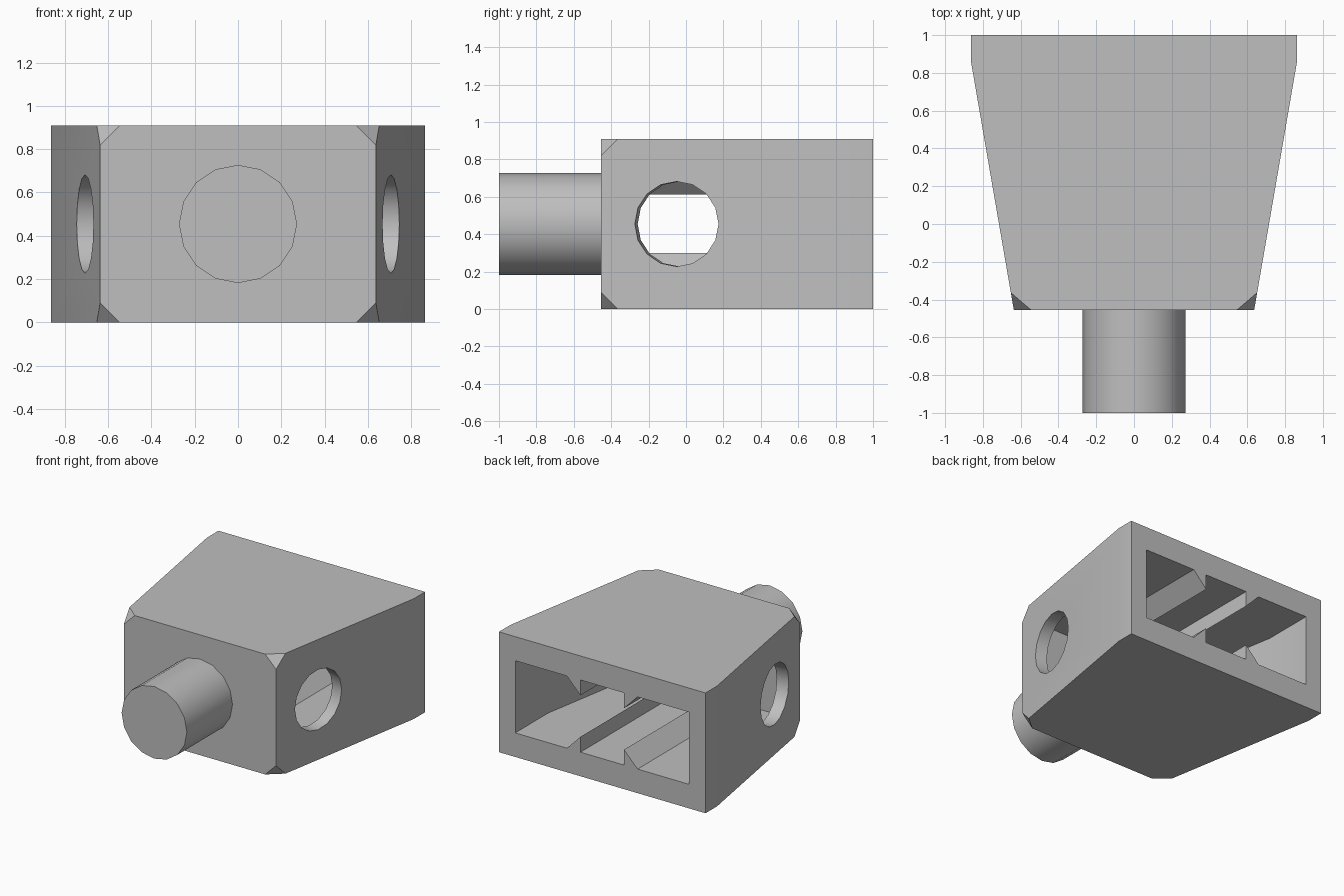
import bpy, bmesh, math
from mathutils import Vector, Matrix

cube = bpy.data.objects.get("Cube")
if cube:
    bpy.data.objects.remove(cube, do_unlink=True)

U = 1 / 11                      # design unit: the model is 22 units long
HEIGHT = 10 * U
FRONT, BACK, KINK = -5 * U, 1.0, 9.5 * U
FRONT_X, BACK_X = 7 * U, 9.5 * U
SLOPE = (BACK_X - FRONT_X) / (KINK - FRONT)
SIDE_NORMAL = Vector((1, -SLOPE, 0)).normalized()

grey = bpy.data.materials.new("plain_grey")
grey.use_nodes = True
colour = (0.52, 0.52, 0.52, 1)
grey.diffuse_color = colour
grey.node_tree.nodes["Principled BSDF"].inputs["Base Color"].default_value = colour


def prism(points, offset):
    """Closed prism made by extruding a polygon along an offset."""
    bm = bmesh.new()
    face = bm.faces.new([bm.verts.new(p) for p in points])
    top = bmesh.ops.extrude_face_region(bm, geom=[face], use_keep_orig=True)["geom"]
    verts = [g for g in top if isinstance(g, bmesh.types.BMVert)]
    bmesh.ops.translate(bm, verts=verts, vec=offset)
    bmesh.ops.recalc_face_normals(bm, faces=bm.faces)
    return bm


def slice_off(bm, point, normal):
    """Cut away everything on the normal side of a plane and cap it."""
    geom = bm.verts[:] + bm.edges[:] + bm.faces[:]
    cut = bmesh.ops.bisect_plane(bm, geom=geom, plane_co=point, plane_no=normal,
                                 clear_outer=True)["geom_cut"]
    edges = [g for g in cut if isinstance(g, bmesh.types.BMEdge)]
    if edges:
        bmesh.ops.contextual_create(bm, geom=edges)
    bmesh.ops.recalc_face_normals(bm, faces=bm.faces)


def make_object(name, bm):
    mesh = bpy.data.meshes.new(name)
    bm.to_mesh(mesh)
    bm.free()
    mesh.materials.append(grey)
    obj = bpy.data.objects.new(name, mesh)
    bpy.context.collection.objects.link(obj)
    return obj


def cylinder(name, radius, depth, centre, axis):
    bm = bmesh.new()
    turn = axis.to_track_quat("Z", "Y").to_matrix().to_4x4()
    bmesh.ops.create_cone(bm, cap_ends=True, segments=16, radius1=radius, radius2=radius,
                          depth=depth, matrix=Matrix.Translation(centre) @ turn)
    return make_object(name, bm)


def activate(obj):
    bpy.ops.object.select_all(action="DESELECT")
    obj.select_set(True)
    bpy.context.view_layer.objects.active = obj


def carve(obj, cutter):
    cutter.hide_render = True
    mod = obj.modifiers.new("carve", "BOOLEAN")
    mod.operation, mod.solver, mod.object = "DIFFERENCE", "EXACT", cutter
    activate(obj)
    bpy.ops.object.modifier_apply(modifier=mod.name)
    bpy.data.objects.remove(cutter, do_unlink=True)


# Tapered housing with clipped front corners
half = [(FRONT_X, FRONT), (BACK_X, KINK), (BACK_X, BACK)]
plan = half + [(-x, y) for x, y in reversed(half)]
body = prism([(x, y, 0) for x, y in plan], (0, 0, HEIGHT))
for sx in (-1, 1):
    for z, sz in ((0, 1), (HEIGHT, -1)):
        corner = Vector((sx * FRONT_X, FRONT, z))
        a = corner + Vector((-sx * U, 0, 0))
        b = corner + Vector((sx * U * SLOPE, U, 0))
        c = corner + Vector((0, 0, sz * U))
        normal = (b - a).cross(c - a)
        if normal.dot(corner - a) < 0:
            normal.negate()
        slice_off(body, a, normal)
housing = make_object("housing", body)

# Cavity open at the back, with triangular rails left on floor and ceiling
quarter = [(8 * U, 2 * U), (3.25 * U, 2 * U), (2 * U, 3.28 * U), (2 * U, 2 * U)]
lower = quarter + [(-x, z) for x, z in reversed(quarter)]
section = lower + [(x, HEIGHT - z) for x, z in reversed(lower)]
hollow = prism([(x, -3 * U, z) for x, z in section], (0, BACK + 4 * U, 0))
for sx in (-1, 1):
    normal = Vector((sx * SIDE_NORMAL.x, SIDE_NORMAL.y, 0))
    wall = Vector((sx * FRONT_X, FRONT, 0)) - normal * U
    slice_off(hollow, wall, normal)
carve(housing, make_object("cavity_cutter", hollow))

# Round hole square to each slanted side
hole_y = -0.05
for sx in (-1, 1):
    normal = Vector((sx * SIDE_NORMAL.x, SIDE_NORMAL.y, 0))
    centre = Vector((sx * (FRONT_X + (hole_y - FRONT) * SLOPE), hole_y, HEIGHT / 2))
    carve(housing, cylinder("hole_cutter", 2.5 * U, 4 * U, centre, normal))

# Front peg
peg = cylinder("front_peg", 3 * U, 6 * U, Vector((0, FRONT - 3 * U, HEIGHT / 2)), Vector((0, -1, 0)))

for part in (housing, peg):
    activate(part)
    bpy.ops.object.shade_smooth_by_angle(angle=math.radians(30))
